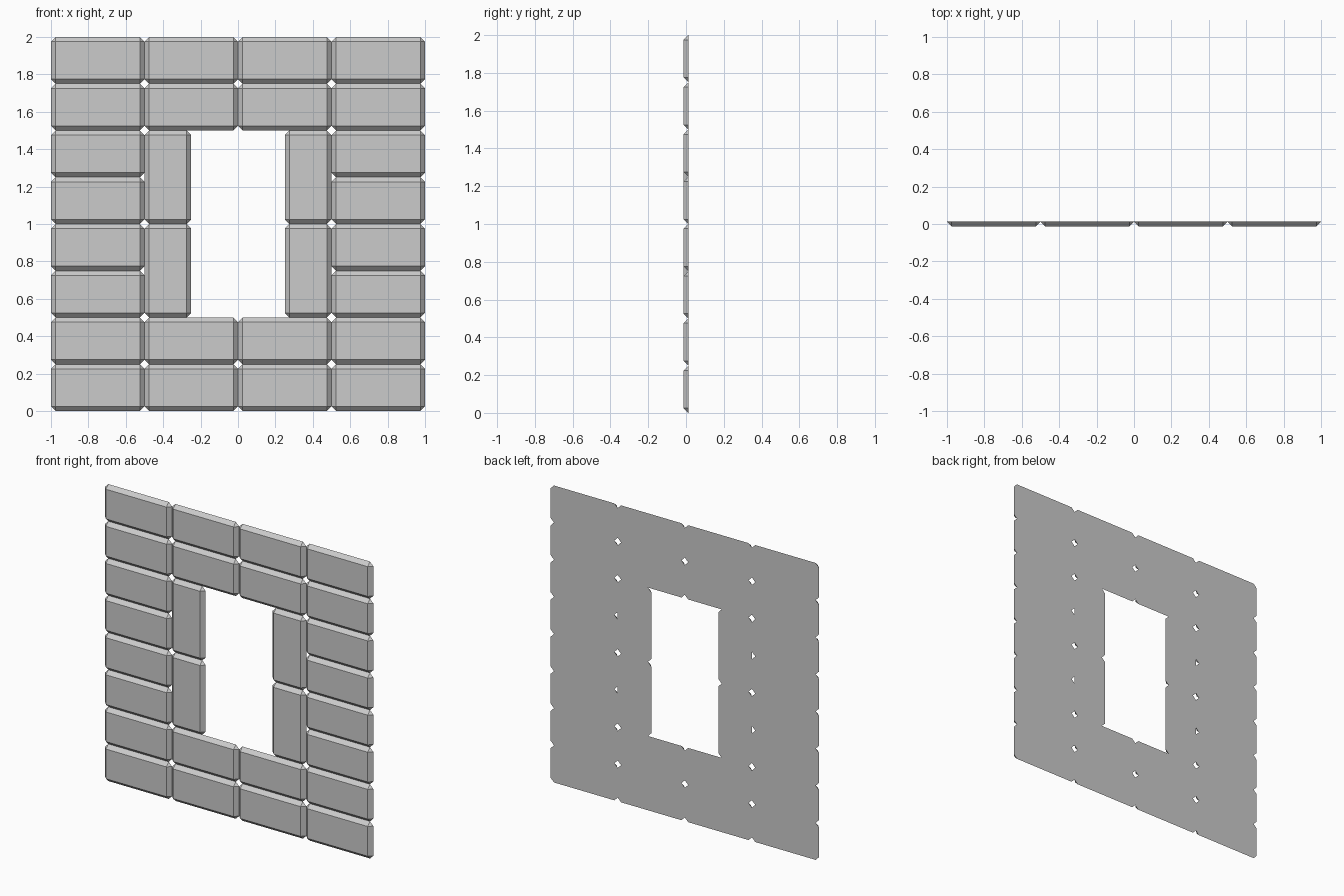
import bpy, bmesh

if "Cube" in bpy.data.objects:
    bpy.data.objects.remove(bpy.data.objects["Cube"])

T = 0.0125   # half thickness
C = 0.025    # chamfer width


def tile(name, x, z, w, h):
    """Slab centred at (x, z): chamfered front, clipped-corner flat back."""
    bm = bmesh.new()
    front, back = [], []
    for sx, sz in ((-1, -1), (1, -1), (1, 1), (-1, 1)):
        ox, oz = sx * w / 2, sz * h / 2
        ix, iz = ox - sx * C, oz - sz * C
        front.append(bm.verts.new((ix, -T, iz)))
        pair = [(ox, T, iz), (ix, T, oz)]
        if sx != sz:
            pair.reverse()
        # ordered counter-clockwise seen from the front
        back += [bm.verts.new(p) for p in pair]
    bm.faces.new(front)
    bm.faces.new(back[::-1])
    for i in range(4):
        j = (i + 1) % 4
        a, b, c = back[2 * i], back[2 * i + 1], back[2 * j]
        bm.faces.new((front[i], a, b))              # clipped corner
        bm.faces.new((front[i], b, c, front[j]))    # chamfered side
    bmesh.ops.recalc_face_normals(bm, faces=bm.faces)
    mesh = bpy.data.meshes.new(name)
    bm.to_mesh(mesh)
    bm.free()
    obj = bpy.data.objects.new(name, mesh)
    obj.location = (x, 0, z)
    bpy.context.collection.objects.link(obj)


for s in (-1, 1):
    # outer columns of wide blocks
    for r in range(8):
        tile("outer_block", s * 0.75, 0.125 + 0.25 * r, 0.5, 0.25)
    # wide blocks below and above the window opening
    for r in (0, 1, 6, 7):
        tile("inner_block", s * 0.25, 0.125 + 0.25 * r, 0.5, 0.25)
    # upright blocks beside the opening
    for z in (0.75, 1.25):
        tile("jamb_block", s * 0.375, z, 0.25, 0.5)
